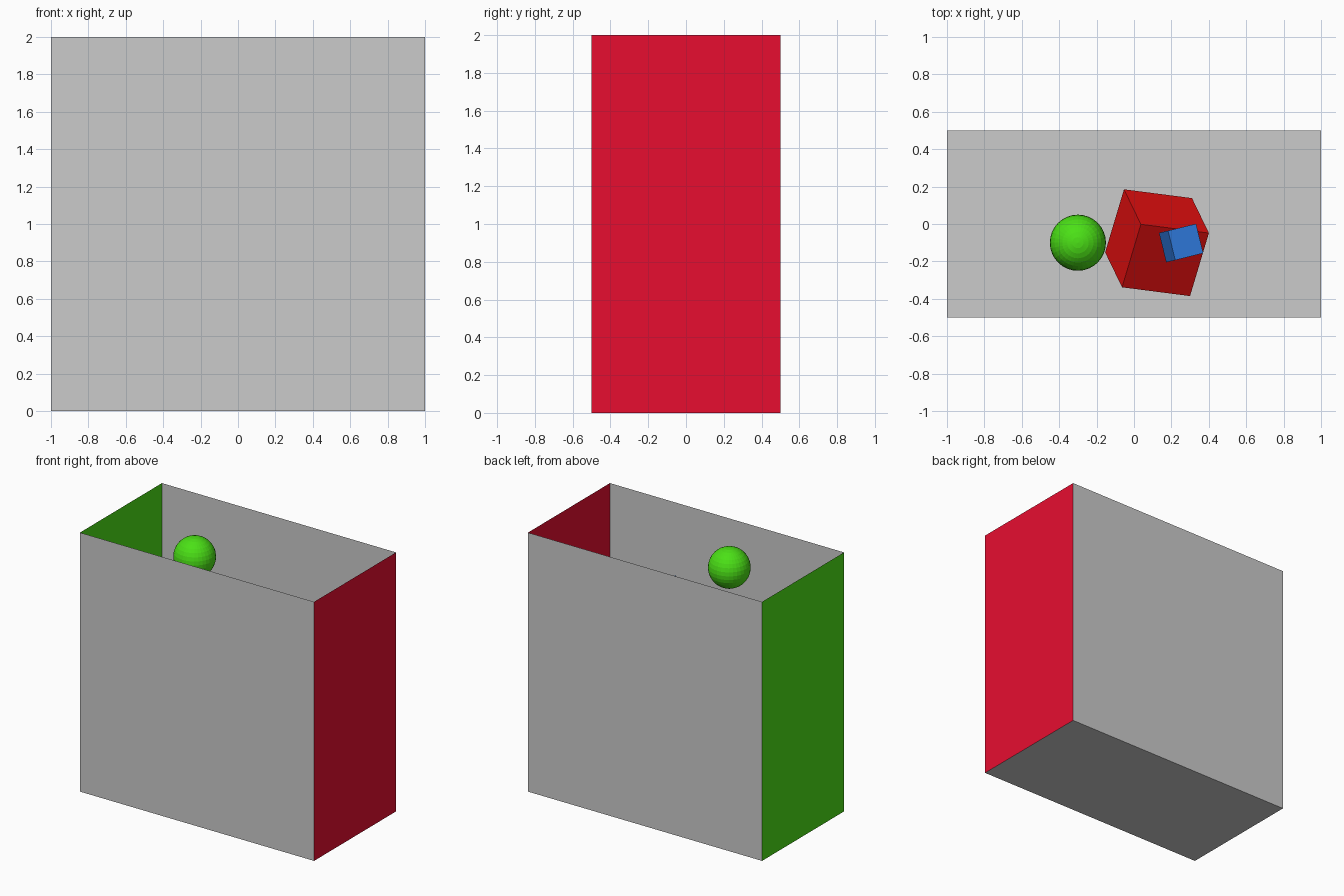
import bpy
from mathutils import Vector, Matrix

if "Cube" in bpy.data.objects:
    bpy.data.objects.remove(bpy.data.objects["Cube"])


def material(name, rgb):
    mat = bpy.data.materials.new(name)
    mat.diffuse_color = (*rgb, 1)
    mat.use_nodes = True
    mat.node_tree.nodes["Principled BSDF"].inputs["Base Color"].default_value = mat.diffuse_color
    return mat


GREEN = material("green", (0.07, 0.75, 0.008))
WALL_RED = material("wall_red", (0.8, 0.004, 0.03))
CUBE_RED = material("cube_red", (0.8, 0.005, 0.005))
BLUE = material("blue", (0.03, 0.2, 0.75))


def finish(name, mat=None):
    obj = bpy.context.object
    obj.name = name
    if mat:
        obj.data.materials.append(mat)
    return obj


def panel(name, centre, u, v, mat=None):
    """Thin-sheet rectangle spanned by half-extent vectors u and v."""
    u, v, c = Vector(u), Vector(v), Vector(centre)
    mesh = bpy.data.meshes.new(name)
    mesh.from_pydata([c - u - v, c + u - v, c + u + v, c - u + v], [], [(0, 1, 2, 3)])
    obj = bpy.data.objects.new(name, mesh)
    bpy.context.collection.objects.link(obj)
    if mat:
        mesh.materials.append(mat)


def tilted_cube(name, centre, size, x_axis, y_axis, mat):
    """Cube oriented by two of its edge directions."""
    x = Vector(x_axis).normalized()
    z = x.cross(Vector(y_axis)).normalized()
    rot = Matrix((x, z.cross(x), z)).transposed()
    bpy.ops.mesh.primitive_cube_add(size=size, location=centre, rotation=rot.to_euler())
    finish(name, mat)


# Open-topped box of thin sheets, normals facing outward
panel("floor", (0, 0, 0), (0, 0.5, 0), (1, 0, 0))
panel("front_wall", (0, -0.5, 1), (1, 0, 0), (0, 0, 1))
panel("back_wall", (0, 0.5, 1), (-1, 0, 0), (0, 0, 1))
panel("left_wall", (-1, 0, 1), (0, -0.5, 0), (0, 0, 1), GREEN)
panel("right_wall", (1, 0, 1), (0, 0.5, 0), (0, 0, 1), WALL_RED)

# Floating ball
bpy.ops.mesh.primitive_uv_sphere_add(segments=32, ring_count=16, radius=0.15,
                                     location=(-0.3, -0.1, 1.85))
finish("ball", GREEN)

# Floating tilted cubes
tilted_cube("large_cube", (0.123, -0.10, 1.1), 0.388,
            (0.364, -0.047, -0.127), (0.101, 0.337, 0.164), CUBE_RED)
tilted_cube("small_cube", (0.252, -0.102, 1.51), 0.162,
            (0.15, 0.037, -0.05), (-0.038, 0.157, 0), BLUE)
